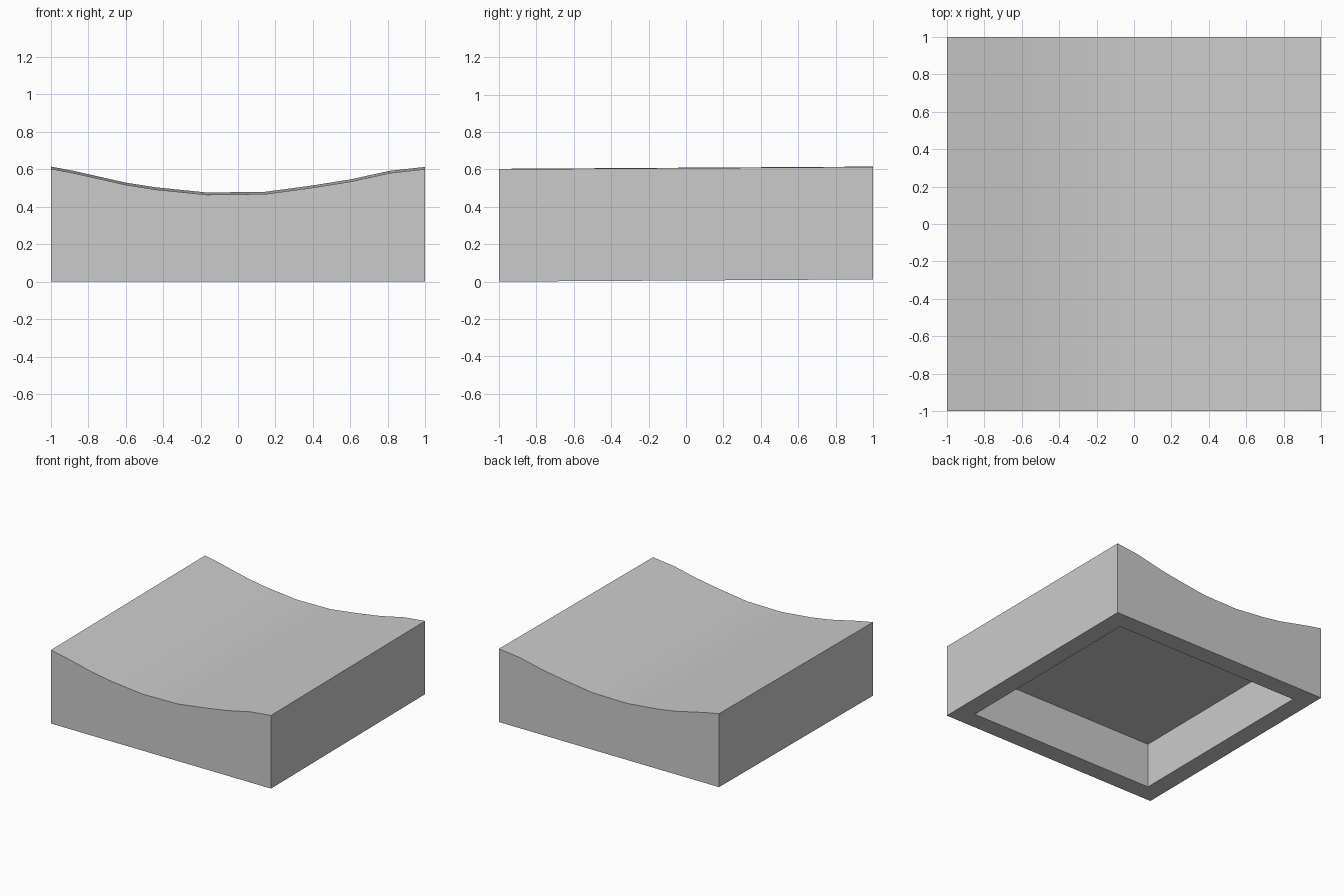
import bpy, bmesh

if "Cube" in bpy.data.objects:
    bpy.data.objects.remove(bpy.data.objects["Cube"])

TILT = 0.006          # slight rise towards the back
RIM = 0.85            # half width of the underside recess
CEILING = 0.37        # recess ceiling height
PROFILE = [(-1, .603), (-.87, .578), (-.6, .517), (-.44, .492), (-.165, .464),
           (.145, .468), (.385, .5), (.6, .534), (.81, .58), (1, .601)]


def lift(y, z):
    return z + TILT * (y + 1)


bm = bmesh.new()


def ring(coords):
    return [bm.verts.new((x, y, lift(y, z))) for x, y, z in coords]


def square(r, z):
    return ring([(-r, -r, z), (r, -r, z), (r, r, z), (-r, r, z)])


# Dished top
front = ring([(x, -1, z) for x, z in PROFILE])
back = ring([(x, 1, z) for x, z in PROFILE])
for i in range(len(PROFILE) - 1):
    bm.faces.new((front[i], front[i + 1], back[i + 1], back[i]))

# Four outer walls
base = square(1, 0)
bm.faces.new([base[0], base[1]] + front[::-1])
bm.faces.new([base[2], base[3]] + back)
bm.faces.new((base[1], base[2], back[-1], front[-1]))
bm.faces.new((base[3], base[0], front[0], back[0]))

# Bottom rim, recess walls and recess ceiling
opening, ceiling = square(RIM, 0), square(RIM, CEILING)
for lower, upper in ((base, opening), (opening, ceiling)):
    for i in range(4):
        j = (i + 1) % 4
        bm.faces.new((lower[j], lower[i], upper[i], upper[j]))
bm.faces.new(ceiling[::-1])

bmesh.ops.recalc_face_normals(bm, faces=bm.faces)
mesh = bpy.data.meshes.new("dished_block")
bm.to_mesh(mesh)
bm.free()
block = bpy.data.objects.new("dished_block", mesh)
bpy.context.collection.objects.link(block)
bpy.context.view_layer.objects.active = block
block.select_set(True)
bpy.ops.object.shade_smooth_by_angle()
